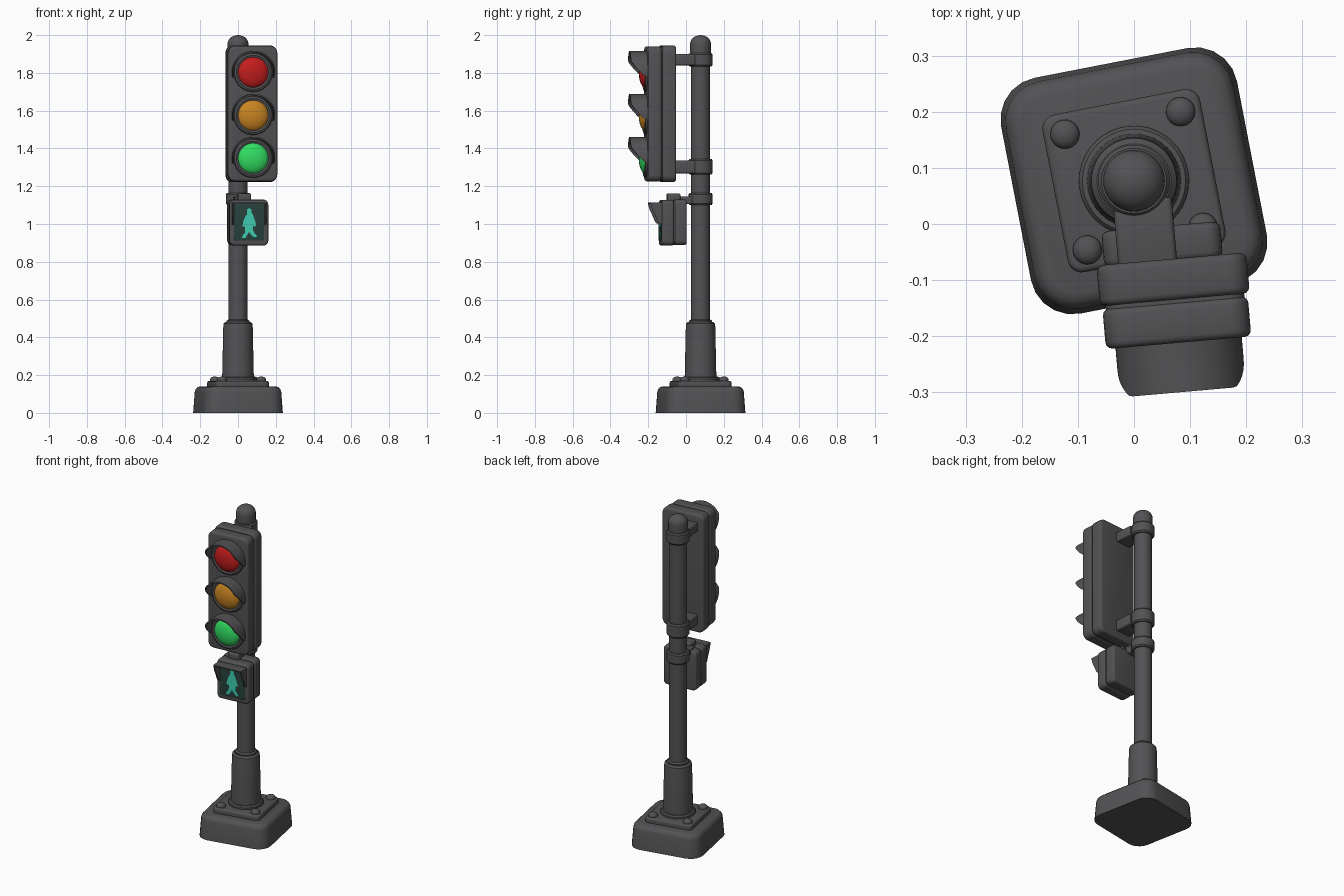
import bpy, bmesh, math
from mathutils import Matrix, Vector

if "Cube" in bpy.data.objects:
    bpy.data.objects.remove(bpy.data.objects["Cube"])


def material(name, rgb):
    m = bpy.data.materials.new(name)
    m.diffuse_color = (*rgb, 1)
    m.use_nodes = True
    m.node_tree.nodes["Principled BSDF"].inputs["Base Color"].default_value = m.diffuse_color
    return m


GREY = material("dark grey metal", (0.085, 0.085, 0.09))
RED = material("red lens", (0.55, 0.012, 0.012))
AMBER = material("amber lens", (0.58, 0.23, 0.015))
GREEN = material("green lens", (0.03, 0.72, 0.12))
SCREEN = material("dark green screen", (0.022, 0.055, 0.047))
WALK = material("teal figure", (0.05, 0.62, 0.45))

T = Matrix.Translation
PI = math.pi


def spin(deg):
    return Matrix.Rotation(math.radians(deg), 4, 'Z')


def finish(name, bm, mat, frame, angle=35):
    bmesh.ops.transform(bm, matrix=frame, verts=bm.verts)
    bmesh.ops.recalc_face_normals(bm, faces=bm.faces)
    me = bpy.data.meshes.new(name)
    bm.to_mesh(me)
    bm.free()
    me.materials.append(mat)
    me.shade_smooth()
    me.set_sharp_from_angle(angle=math.radians(angle))
    ob = bpy.data.objects.new(name, me)
    bpy.context.collection.objects.link(ob)
    return ob


def rounded_box(name, lo, hi, frame, axis=2, corner=0.02, edge=0.01, taper=1.0,
                top_only=False, mat=GREY):
    """Box with corners rounded along one axis and softened rims."""
    lo, hi = Vector(lo), Vector(hi)
    bm = bmesh.new()
    bmesh.ops.create_cube(bm, size=1, matrix=T((lo + hi) / 2) @ Matrix.Diagonal((*(hi - lo), 1)))
    along = [e for e in bm.edges
             if abs((e.verts[0].co - e.verts[1].co).normalized()[axis]) > 0.9]
    bmesh.ops.bevel(bm, geom=along, offset=corner, segments=5, profile=0.5, affect='EDGES')
    bm.normal_update()
    mid = (lo[axis] + hi[axis]) / 2
    rim = [e for e in bm.edges
           if sum(abs(f.normal[axis]) > 0.9 for f in e.link_faces) == 1
           and (not top_only or e.verts[0].co[axis] > mid)]
    bmesh.ops.bevel(bm, geom=rim, offset=edge, segments=3, profile=0.5, affect='EDGES')
    for v in bm.verts:
        if axis == 2:
            k = 1 + (taper - 1) * (v.co.z - lo.z) / (hi.z - lo.z)
            v.co.x *= k
            v.co.y *= k
    return finish(name, bm, mat, frame)


def lathe(name, profile, frame, mat=GREY, steps=40):
    """Revolve (radius, height) points about z."""
    bm = bmesh.new()
    vs = [bm.verts.new((r, 0, z)) for r, z in profile]
    es = [bm.edges.new(p) for p in zip(vs, vs[1:])]
    bmesh.ops.spin(bm, geom=vs + es, axis=(0, 0, 1), cent=(0, 0, 0),
                   angle=2 * PI, steps=steps)
    bmesh.ops.remove_doubles(bm, verts=bm.verts, dist=1e-5)
    return finish(name, bm, mat, frame)


def plate(name, points, y0, y1, frame, mat):
    """Extrude an x-z outline from y0 to y1."""
    bm = bmesh.new()
    f = bm.faces.new([bm.verts.new((x, y0, z)) for x, z in points])
    ext = bmesh.ops.extrude_face_region(bm, geom=[f])
    bmesh.ops.translate(bm, vec=(0, y1 - y0, 0),
                        verts=[g for g in ext["geom"] if isinstance(g, bmesh.types.BMVert)])
    return finish(name, bm, mat, frame)


def dome(r, h, z, n=6):
    return [(r * math.cos(i * PI / 2 / n), z + h * math.sin(i * PI / 2 / n)) for i in range(n + 1)]


# Base block, plate and bolts, turned on the pole axis
POLE = T((0, 0.077, 0))
BASE = POLE @ spin(11)
rounded_box("base_block", (-.214, -.214, 0), (.214, .214, .14), BASE, corner=.075, edge=.028,
            taper=.955, top_only=True)
rounded_box("base_plate", (-.143, -.143, .13), (.143, .143, .17), BASE, corner=.025, edge=.01)
for i in range(4):
    lathe(f"base_bolt_{i}", [(.026, .165), (.026, .175)] + dome(.026, .018, .175),
          BASE @ spin(90 * i) @ T((.105, .105, 0)), steps=20)

# Pole with collar, sleeve and domed cap
lathe("base_collar", [(0, .16), (.098, .16), (.098, .18), (.092, .188), (.08, .19), (0, .19)], POLE)
lathe("pole_sleeve", [(0, .18), (.084, .18), (.078, .455), (.076, .472), (.066, .482), (0, .482)], POLE)
lathe("pole", [(0, .47), (.06, .47), (.06, .488), (.051, .495), (.05, 1.93), (0, 1.93)], POLE)
lathe("pole_cap", [(0, 1.90), (.054, 1.90), (.055, 1.915), (.055, 1.955)] + dome(.055, .045, 1.955), POLE)

# Pole clamps
for name, z0, z1 in (("upper", 1.835, 1.905), ("lower", 1.262, 1.345), ("walk", 1.10, 1.165)):
    lathe(name + "_clamp", [(.045, z0), (.058, z0), (.064, z0 + .008), (.064, z1 - .008),
                            (.058, z1), (.045, z1)], POLE)

# Signal housing in two halves around a recessed core
HEAD = T((.073, -.137, 0)) @ spin(5)
rounded_box("signal_back", (-.134, .002, 1.222), (.134, .075, 1.945), HEAD, 1, .035, .012)
rounded_box("signal_front", (-.130, -.075, 1.226), (.130, -.003, 1.941), HEAD, 1, .035, .012)
rounded_box("signal_core", (-.124, -.02, 1.232), (.124, .02, 1.935), HEAD, 1, .03, .003)
for name, z0, z1 in (("upper", 1.84, 1.90), ("lower", 1.268, 1.335)):
    rounded_box(name + "_arm", (-.095, .07, z0), (.01, .185, z1), HEAD, 1, .01, .004)


def visor(name, frame, radius=.113, wall=.008, reach=.09, n=32):
    """Hood whose reach fades from the crown to the sides."""
    bm = bmesh.new()
    rows = []
    for i in range(n + 1):
        a = math.radians(-15 + 210 * i / n)
        s = math.sin(a)
        d = reach * min(1, max(0, (s + .26) / .8)) ** .7
        ring = []
        for r, y in ((radius, .004), (radius, -d), (radius - wall, -d), (radius - wall, .004)):
            ring.append(bm.verts.new((r * math.cos(a), y, r * s)))
        rows.append(ring)
    for p, q in zip(rows, rows[1:]):
        for k in range(4):
            bm.faces.new((p[k], p[(k + 1) % 4], q[(k + 1) % 4], q[k]))
    bm.faces.new(rows[0])
    bm.faces.new(rows[-1])
    return finish(name, bm, GREY, frame)


# Lenses with bezels and visors
FACE = Matrix.Rotation(PI / 2, 4, 'X')
for name, z, mat in (("red", 1.803, RED), ("amber", 1.575, AMBER), ("green", 1.348, GREEN)):
    spot = HEAD @ T((0, -.073, z))
    lathe(name + "_bezel", [(.08, 0), (.08, .012), (.09, .016), (.1, .012), (.104, 0)], spot @ FACE)
    lathe(name + "_lens", [(.083, .0)] + dome(.083, .037, .003, 8), spot @ FACE, mat)
    visor(name + "_visor", spot)

# Walk signal box in two halves
WALKBOX = T((.053, -.07, 0)) @ spin(5)
rounded_box("walk_back", (-.106, .002, .888), (.106, .066, 1.13), WALKBOX, 1, .025, .012)
rounded_box("walk_front", (-.103, -.066, .886), (.103, -.002, 1.128), WALKBOX, 1, .025, .012)
rounded_box("walk_core", (-.098, -.02, .893), (.098, .02, 1.122), WALKBOX, 1, .02, .003)
rounded_box("walk_screen", (-.08, -.069, .912), (.08, -.06, 1.106), WALKBOX, 1, .012, .002, mat=SCREEN)

# Walk signal hood: top sheet and two tapering cheeks
rounded_box("walk_hood_top", (-.09, -.125, 1.106), (.09, -.06, 1.114), WALKBOX, 1, .003, .002)
for name, sx in (("left", -1), ("right", 1)):
    side = WALKBOX @ T((sx * .086, 0, 0)) @ spin(90)
    # outline in the turned frame: x runs along the box depth
    plate(f"walk_hood_{name}", [(-.06, .99), (-.06, 1.114), (-.125, 1.114), (-.119, 1.085), (-.085, 1.01)],
          -.004, .004, side, GREY)

# Walking figure plate
FIG = [(0, 1.085), (.011, 1.076), (.013, 1.06), (.022, 1.045), (.03, 1.02), (.037, .995),
       (.03, .985), (.021, .992), (.021, .965), (.03, .95), (.042, .935), (.03, .927),
       (.012, .94), (0, .958), (-.012, .94), (-.02, .927), (-.04, .927), (-.034, .942),
       (-.022, .955), (-.021, .985), (-.036, .988), (-.034, 1.005), (-.024, 1.035),
       (-.013, 1.05), (-.011, 1.076)]
plate("walk_figure", FIG, -.072, -.066, WALKBOX, WALK)

# Walk signal bracket
rounded_box("walk_bracket", (-.055, -.03, 1.12), (.015, .04, 1.162), WALKBOX, 2, .012, .008)
rounded_box("walk_arm", (-.07, .02, 1.105), (.0, .12, 1.145), WALKBOX, 1, .008, .004)
